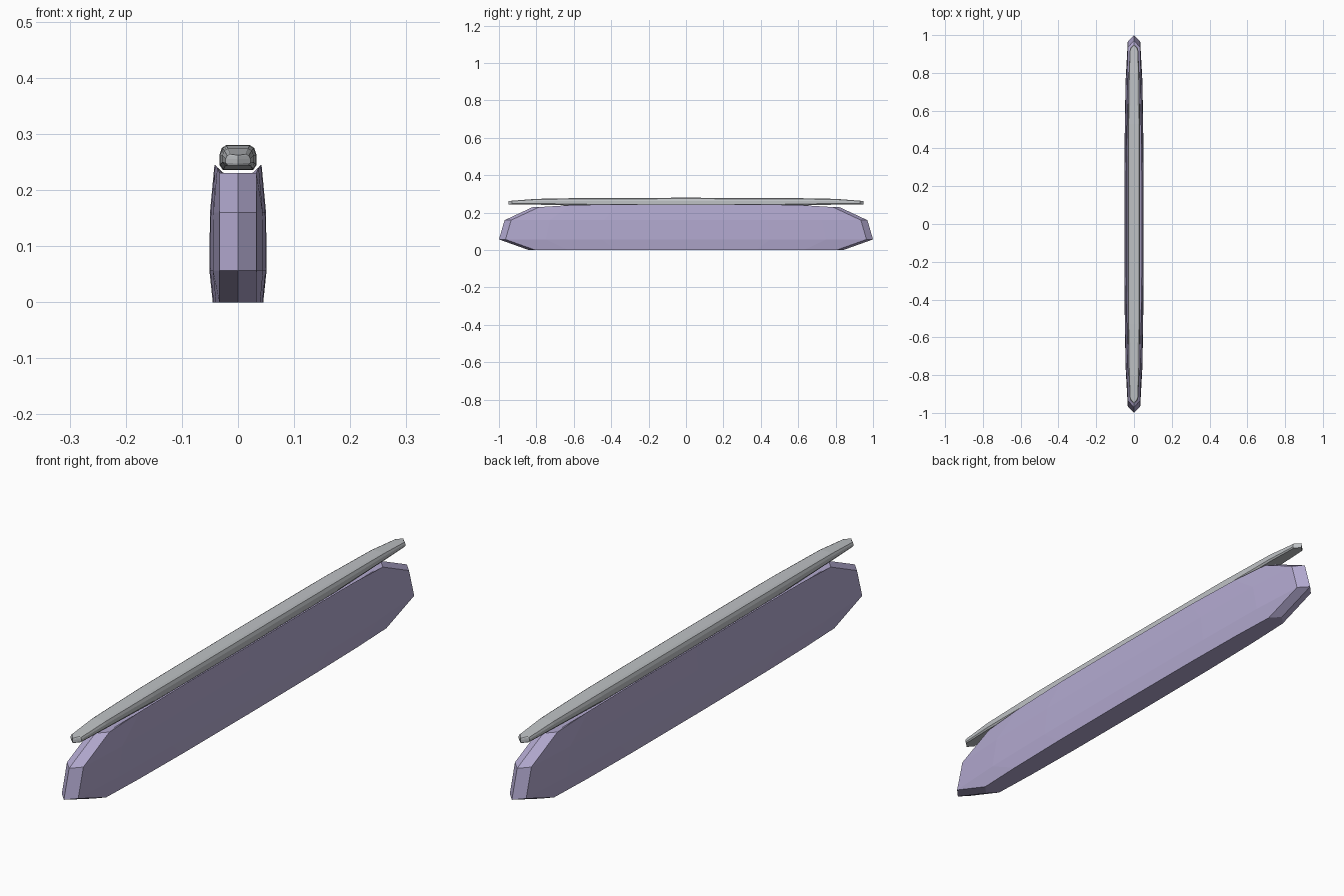
import bpy
import bmesh

if "Cube" in bpy.data.objects:
    bpy.data.objects.remove(bpy.data.objects["Cube"], do_unlink=True)


def make_material(name, rgb):
    mat = bpy.data.materials.new(name)
    mat.use_nodes = True
    color = (*rgb, 1)
    mat.diffuse_color = color
    mat.node_tree.nodes["Principled BSDF"].inputs["Base Color"].default_value = color
    return mat


def loft(name, rings, mat):
    """Skin closed rings of equal length and cap both ends."""
    bm = bmesh.new()
    loops = [[bm.verts.new(p) for p in ring] for ring in rings]
    count = len(loops[0])
    for a, b in zip(loops, loops[1:]):
        for i in range(count):
            j = (i + 1) % count
            bm.faces.new((a[i], a[j], b[j], b[i]))
    bm.faces.new(loops[0][::-1])
    bm.faces.new(loops[-1])
    bmesh.ops.remove_doubles(bm, verts=bm.verts, dist=0.0002)
    bmesh.ops.recalc_face_normals(bm, faces=bm.faces)
    mesh = bpy.data.meshes.new(name)
    bm.to_mesh(mesh)
    bm.free()
    mesh.materials.append(mat)
    obj = bpy.data.objects.new(name, mesh)
    bpy.context.collection.objects.link(obj)
    return obj


def hull_layer(z_end, z_mid, width, length):
    """Horizontal outline with a pointed prow at each end."""
    tip = min(0.033, 0.78 * width)
    quarter = [(0, length, 0), (tip, length - 0.035, 0),
               (0.88 * width, 0.75 * length, 0.7),
               (0.97 * width, 0.45 * length, 1), (width, 0, 1)]
    quarter = [(x, y, z_end + (z_mid - z_end) * t) for x, y, t in quarter]
    half = quarter + [(x, -y, z) for x, y, z in quarter[-2::-1]]
    return half + [(-x, y, z) for x, y, z in half[-2:0:-1]]


def rail_section(y, width, bottom, top):
    """Upright cross-section with bevelled corners."""
    height = top - bottom
    side = [(0.82, 0), (1, 0.2), (1, 0.6), (0.88, 0.88), (0.65, 1)]
    half = [(width * x, y, bottom + height * z) for x, z in side]
    return half + [(-x, y, z) for x, y, z in half[::-1]]


lavender = make_material("lavender", (0.45, 0.40, 0.63))
grey = make_material("light grey", (0.52, 0.54, 0.56))

# Body with a shallow trough along its top
layers = [(0, 0, 0.045, 0.84), (0.057, 0.057, 0.051, 1.0),
          (0.16, 0.16, 0.050, 0.97), (0.23, 0.245, 0.042, 0.82),
          (0.229, 0.23, 0.031, 0.78)]
loft("body", [hull_layer(*layer) for layer in layers], lavender)

# Slim rail above the body
stations = [(0.95, 0, 0.244, 0.262), (0.93, 0.022, 0.244, 0.264),
            (0.80, 0.028, 0.243, 0.274), (0.53, 0.032, 0.237, 0.279),
            (0, 0.033, 0.236, 0.28)]
stations += [(-y, w, b, t) for y, w, b, t in stations[-2::-1]]
loft("top_rail", [rail_section(*s) for s in stations], grey)
